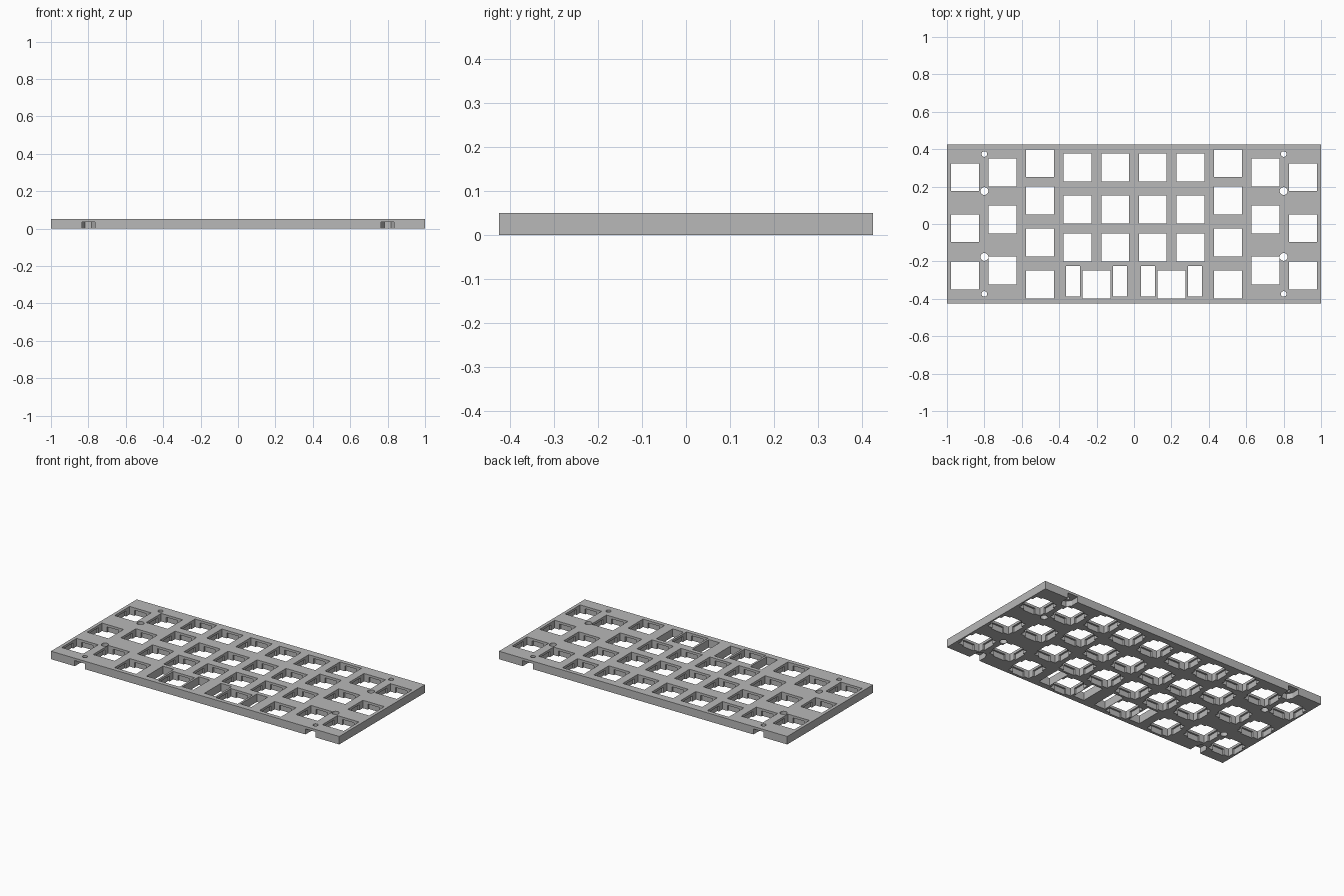
import bpy, bmesh, math
from mathutils import Vector
from mathutils.geometry import delaunay_2d_cdt

if "Cube" in bpy.data.objects:
    bpy.data.objects.remove(bpy.data.objects["Cube"], do_unlink=True)

WIDTH, DEPTH, HEIGHT = 2.0, 0.85, 0.05
PITCH, HOLE = 0.201, 0.149
RELIEF_TOP = 0.035          # underside pockets stop here


def rect(w, d):
    return [(-w / 2, -d / 2), (w / 2, -d / 2), (w / 2, d / 2), (-w / 2, d / 2)]


def ring(r, n):
    return [(r * math.cos(math.tau * i / n), r * math.sin(math.tau * i / n))
            for i in range(n)]


def cross(w, reach):
    # plus-shaped outline, one quadrant rotated four times
    pts = []
    quadrant = [(reach, -w), (reach, w), (w, w)]
    for _ in range(4):
        pts += quadrant
        quadrant = [(-y, x) for x, y in quadrant]
    return pts


points, outlines, floors = [], [], []


def add(outline, x, y, floor):
    # inside this outline the underside of the plate lies at height floor
    start = len(points)
    points.extend(Vector((x + px, y + py)) for px, py in outline)
    outlines.append(list(range(start, len(points))))
    floors.append(floor)


# Plate outline
add(rect(WIDTH, DEPTH), 0, 0, 0)

# Staggered key columns, from the middle outwards, mirrored left and right
columns = [
    (0.302, 0.077, -0.125),
    (0.302, 0.077, -0.125),
    (0.325, 0.126, -0.098, -0.324),
    (0.276, 0.025, -0.249),
    (0.25, -0.023, -0.275),
]
keys = [((i + 0.5) * PITCH, y) for i, rows in enumerate(columns) for y in rows]
keys.append((PITCH, -0.324))    # wide thumb key

for side in (-1, 1):
    # Switch openings with clip pockets underneath
    for x, y in keys:
        add(rect(HOLE, HOLE), side * x, y, HEIGHT)
        add(cross(0.04, HOLE / 2 + 0.011), side * x, y, RELIEF_TOP)
    # Stabiliser slots beside the thumb key
    for offset in (-0.125, 0.125):
        add(rect(0.075, 0.163), side * (PITCH + offset), -0.306, HEIGHT)
    for end in (-1, 1):
        # Screw holes
        add(ring(0.015, 24), side * 0.8, end * 0.374, HEIGHT)
        add(ring(0.021, 24), side * 0.8, end * 0.176, HEIGHT)
        # Hexagonal nut slots open to the front and back edges
        r, flat, edge = 0.035, 0.03, DEPTH / 2 - 0.374
        slot = [(r, edge), (r, 0), (r / 2, -flat), (-r / 2, -flat), (-r, 0), (-r, edge)]
        add([(px, end * py) for px, py in slot][::-end],
            side * 0.8, end * 0.374, RELIEF_TOP)

# Split the plate into triangles along every outline
flat_verts, _, triangles, _, _, sources = delaunay_2d_cdt(
    points, [], outlines, 0, 1e-6)

bm = bmesh.new()
corners, edge_floor = {}, {}


def corner(i, z):
    if (i, z) not in corners:
        corners[i, z] = bm.verts.new((flat_verts[i].x, flat_verts[i].y, z))
    return corners[i, z]


# Top and underside faces; through openings stay empty
for tri, source in zip(triangles, sources):
    floor = max(floors[s] for s in source)
    if floor < HEIGHT:
        bm.faces.new([corner(i, HEIGHT) for i in tri])
        bm.faces.new([corner(i, floor) for i in reversed(tri)])
        for a, b in zip(tri, tri[1:] + tri[:1]):
            edge_floor[a, b] = floor

# Walls wherever the underside steps up or the plate ends
for (a, b), low in edge_floor.items():
    high = edge_floor.get((b, a), HEIGHT)
    if low < high:
        bm.faces.new((corner(a, low), corner(b, low), corner(b, high), corner(a, high)))

mesh = bpy.data.meshes.new("switch_plate")
bm.to_mesh(mesh)
bm.free()
plate = bpy.data.objects.new("switch_plate", mesh)
bpy.context.scene.collection.objects.link(plate)

# Plain grey finish
grey = bpy.data.materials.new("plate grey")
grey.use_nodes = True
colour = (0.48, 0.48, 0.48, 1)
grey.diffuse_color = colour
grey.node_tree.nodes["Principled BSDF"].inputs["Base Color"].default_value = colour
mesh.materials.append(grey)
